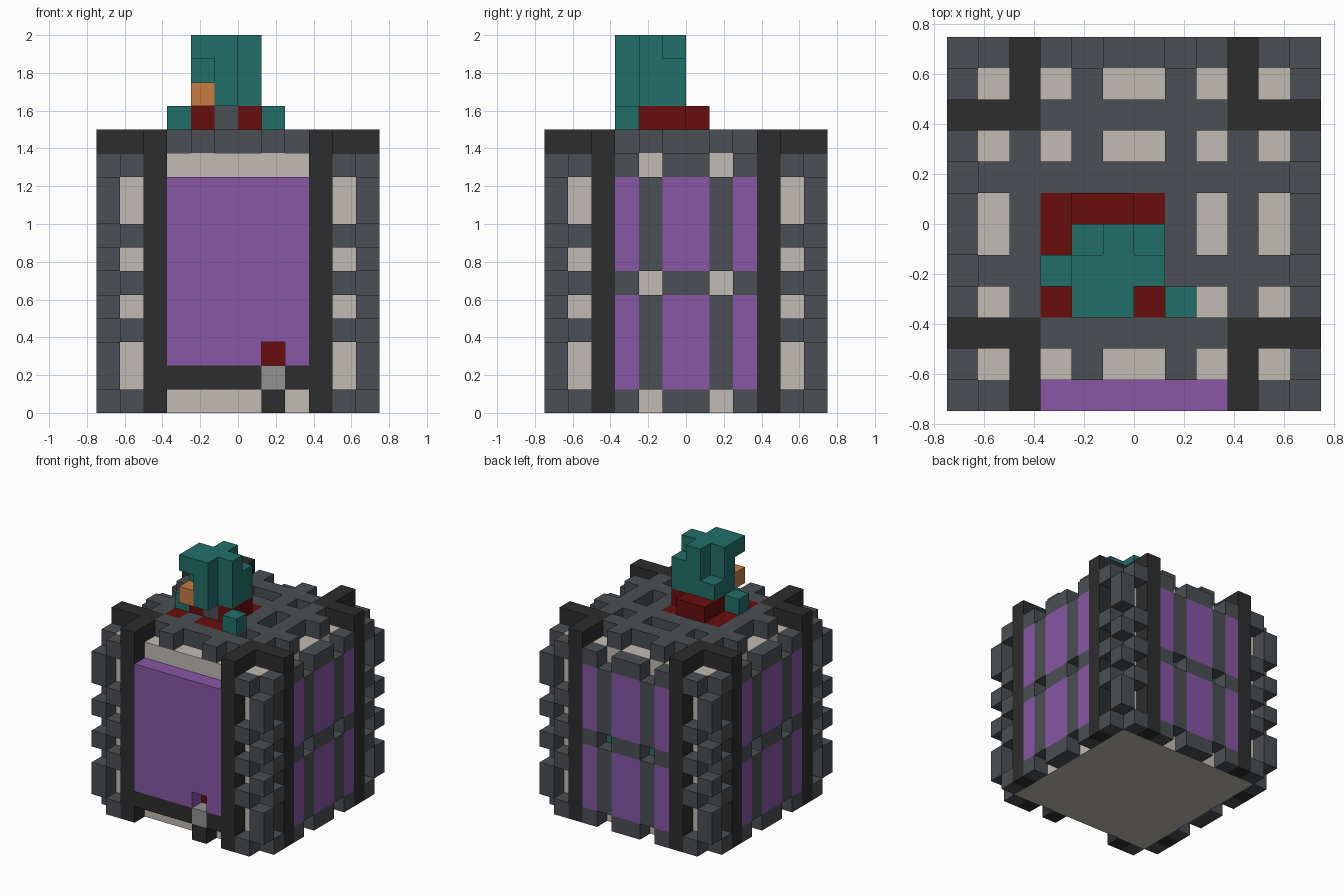
import bpy, bmesh
from mathutils import Matrix, Vector
from math import pi

old = bpy.data.objects.get("Cube")
if old:
    bpy.data.objects.remove(old, do_unlink=True)

U = 0.125  # one block of the grid


def srgb(code):
    vals = [int(code[i:i + 2], 16) / 255 for i in (0, 2, 4)]
    return [v / 12.92 if v <= 0.04045 else ((v + 0.055) / 1.055) ** 2.4 for v in vals] + [1]


def material(name, code):
    m = bpy.data.materials.new(name)
    m.use_nodes = True
    m.diffuse_color = srgb(code)
    m.node_tree.nodes["Principled BSDF"].inputs["Base Color"].default_value = srgb(code)
    return m


stone = material("stone grey", "4b4f53")
cream = material("cream", "c1bbb3")
iron = material("iron black", "2d2d2d")
purple = material("purple", "8857a6")
teal = material("teal", "227069")
red = material("dark red", "6a0d0d")
orange = material("orange", "c67c42")
silver = material("light grey", "929292")


def blocks(name, mat, spans, turns=(0,)):
    """Boxes given as (x0, x1, y0, y1, z0, z1) in grid units, repeated by quarter turns."""
    bm = bmesh.new()
    for t in turns:
        turn = Matrix.Rotation(t * pi / 2, 4, 'Z')
        for x0, x1, y0, y1, z0, z1 in spans:
            mid = Vector((x0 + x1, y0 + y1, z0 + z1)) * U / 2
            size = Matrix.Diagonal(((x1 - x0) * U, (y1 - y0) * U, (z1 - z0) * U, 1))
            bmesh.ops.create_cube(bm, size=1, matrix=turn @ Matrix.Translation(mid) @ size)
    mesh = bpy.data.meshes.new(name)
    bm.to_mesh(mesh)
    bm.free()
    mesh.materials.append(mat)
    ob = bpy.data.objects.new(name, mesh)
    bpy.context.collection.objects.link(ob)
    return ob


ALL = range(4)
SIDES = (1, 2, 3)  # every face but the front
strips = [(-3, -2), (-1, 1), (2, 3)]
bars = [(-2, -1), (1, 2)]
panes = [(1, 5), (6, 10)]
rungs = [0, 3, 5, 7, 10]

# Core
blocks("core", cream, [(-5, 5, -5, 5, 0, 11)])

# Side walls: window panes, upright bars and rails
blocks("window_panes", purple,
       [(a, b, -6, -5, lo, hi) for a, b in strips for lo, hi in panes], SIDES)
blocks("wall_bars", stone,
       [(a, b, -6, -5, lo, hi) for a, b in bars for lo, hi in panes], SIDES)
blocks("wall_rails", stone,
       [(a, b, -6, -5, z, z + 1) for a, b in strips for z in (0, 5, 10)], SIDES)
blocks("back_studs", teal, [(a, b, 5, 5.06, 5, 6) for a, b in bars])

# Corners: rungs on both faces, alternating with pieces on the outer edge
blocks("corner_rungs", stone,
       [(a, a + 1, -6, -5, z, z + 1) for a in (-5, 4) for z in rungs], ALL)
blocks("corner_posts", stone,
       [(5, 6, -6, -5, lo + 1, hi) for lo, hi in zip(rungs, rungs[1:])], ALL)

# Dark frame: uprights with an L-shaped cap at each corner
blocks("frame_uprights", iron,
       [(a, a + 1, -6, -5, 0, 11) for a in (-4, 3)], ALL)
blocks("frame_caps", iron,
       [(3, 4, -6, -3, 11, 12), (4, 6, -4, -3, 11, 12)], ALL)

# Front door with sill and handle recess
blocks("door", purple, [(-3, 1, -6, -5, 2, 10), (2, 3, -6, -5, 2, 10), (1, 2, -6, -5, 3, 10)])
blocks("door_recess", red, [(1, 2, -5.06, -5, 2, 3)])
blocks("door_sill", iron, [(-3, 1, -6, -5, 1, 2), (2, 3, -6, -5, 1, 2), (1, 2, -6, -5, 0, 1)])
blocks("door_latch", silver, [(1, 2, -6, -5, 1, 2)])

# Roof lattice
blocks("roof_border", stone, [(-3, 3, -4, -3, 11, 12)], ALL)
blocks("roof_stubs", stone, [(a, b, -5, -4, 11, 12) for a, b in bars], ALL)
blocks("roof_bars", stone, [(a, b, -3, 3, 11, 12) for a, b in bars])
blocks("roof_cross_bars", stone,
       [(c, d, a, b, 11, 12) for a, b in bars for c, d in strips])
blocks("roof_inlays", red,
       [(-3, -2, -3, -2, 11, 12), (-1, 1, -3, -2, 11, 12),
        (-3, -2, -1, 1, 11, 12), (-1, 1, -1, 1, 11, 12)])

# Figure on the roof
blocks("figure_base", red,
       [(-2, -1, -2, 0, 12, 13), (-1, 0, -1, 0, 12, 13),
        (0, 1, -2, 0, 12, 13), (-2, 0, 0, 1, 12, 13)])
blocks("figure_base_front", stone, [(-1, 0, -2, -1, 12, 13)])
blocks("figure_feet", teal, [(1, 2, -3, -2, 12, 13), (-3, -2, -2, -1, 12, 13)])
blocks("figure_body", teal,
       [(-2, 1, -2, -1, 13, 16), (-1, 0, -1, 0, 13, 16),
        (0, 1, -1, 0, 13, 15), (-2, -1, -1, 0, 13, 14)])
blocks("figure_head", teal, [(-1, 0, -3, -2, 13, 16), (-2, -1, -3, -2, 15, 16)])
blocks("figure_beak", orange, [(-2, -1, -3, -2, 13, 14)])
